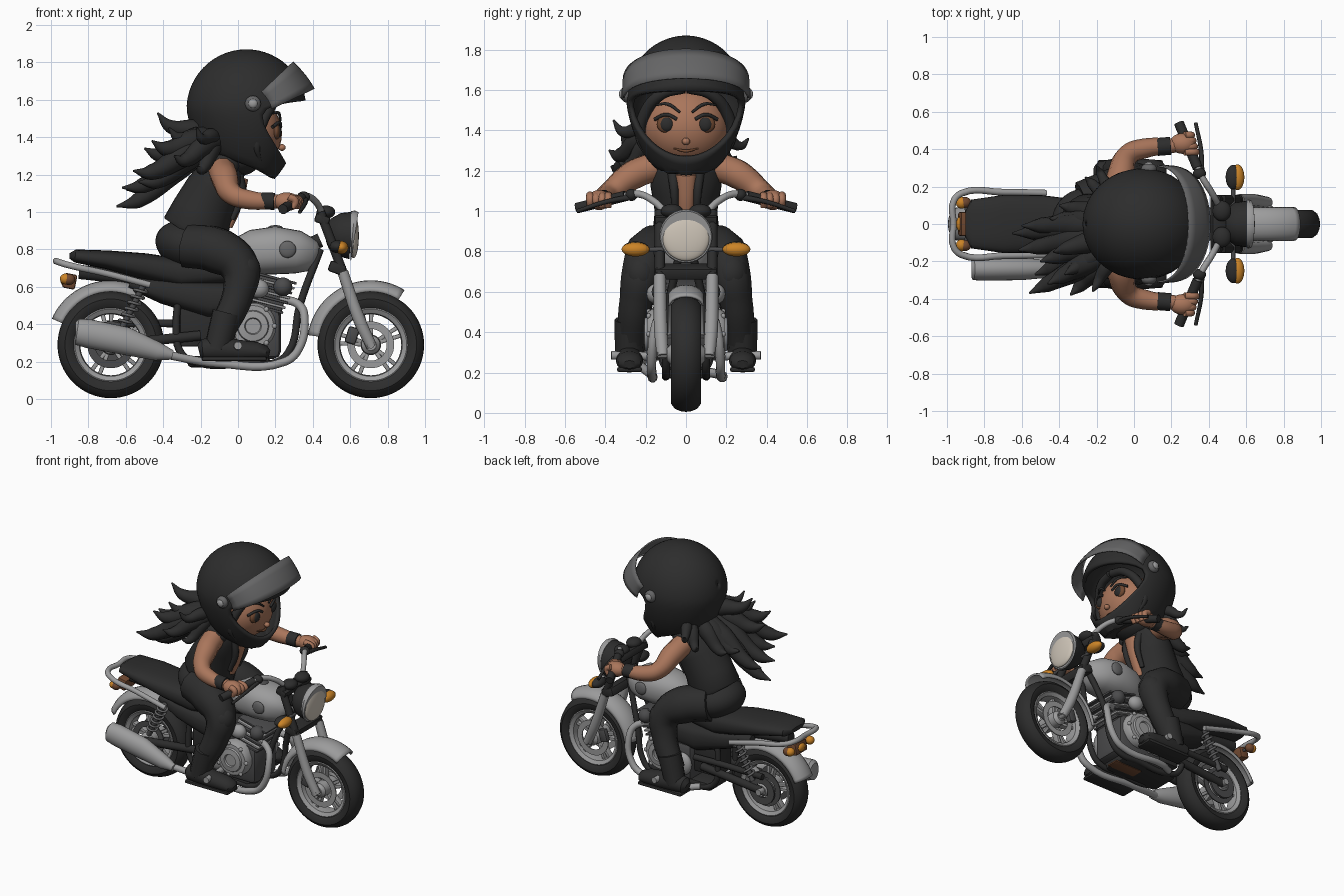
import bpy, bmesh, math
from mathutils import Vector, Matrix
from math import sin, cos, pi, radians

if "Cube" in bpy.data.objects:
    bpy.data.objects.remove(bpy.data.objects["Cube"])

def material(name, col):
    m = bpy.data.materials.new(name)
    m.diffuse_color = (*col, 1)
    m.use_nodes = True
    m.node_tree.nodes["Principled BSDF"].inputs["Base Color"].default_value = m.diffuse_color
    return m
BLACK = material("black", (0.026, 0.026, 0.026))
DARK = material("dark_grey", (0.07, 0.07, 0.072))
VISOR = material("visor_grey", (0.13, 0.13, 0.132))
SILVER = material("silver", (0.33, 0.33, 0.332))
SKIN = material("skin", (0.40, 0.18, 0.105))
ORANGE = material("orange", (0.60, 0.23, 0.02))
CREAM = material("cream", (0.62, 0.56, 0.48))
BROWN = material("brown", (0.16, 0.065, 0.03))

def finish(name, me, mat, angle=40):
    me.materials.clear()
    me.materials.append(mat)
    me.shade_smooth()
    me.set_sharp_from_angle(angle=radians(angle))
    ob = bpy.data.objects.new(name, me)
    bpy.context.collection.objects.link(ob)
    return ob

def from_bm(name, bm, mat, angle=40):
    bmesh.ops.recalc_face_normals(bm, faces=bm.faces)
    me = bpy.data.meshes.new(name)
    bm.to_mesh(me)
    bm.free()
    return finish(name, me, mat, angle)

def grid(name, rows, mat, wrap=True, loop=False, caps=False):
    """Skin a list of point rows; wrap closes each row, loop joins last to first."""
    bm = bmesh.new()
    vs = [[bm.verts.new(p) for p in r] for r in rows]
    n, m = len(rows), len(rows[0])
    for i in range(n if loop else n - 1):
        for j in range(m if wrap else m - 1):
            a, b = vs[i], vs[(i + 1) % n]
            bm.faces.new((a[j], a[(j + 1) % m], b[(j + 1) % m], b[j]))
    if caps:
        bm.faces.new(vs[0])
        bm.faces.new(vs[-1])
    return from_bm(name, bm, mat)

def loft(name, secs, mat, y=0, power=1.0, n=28):
    """Sections (x, z, half width in y, half height) along a path in the xz plane."""
    rows = []
    for i, (x, z, ry, rn) in enumerate(secs):
        a, b = secs[max(i - 1, 0)], secs[min(i + 1, len(secs) - 1)]
        t = Vector((b[0] - a[0], b[1] - a[1])).normalized()
        row = []
        for k in range(n):
            c, s = cos(2 * pi * k / n), sin(2 * pi * k / n)
            c = math.copysign(abs(c) ** power, c) * ry
            s = math.copysign(abs(s) ** power, s) * rn
            row.append((x - t.y * s, y + c, z + t.x * s))
        rows.append(row)
    return grid(name, rows, mat, caps=True)

def lathe(name, prof, c, mat, n=48, loop=True):
    """Spin (radius, y) points around the y axis."""
    rows = [[(c[0] + r * cos(2 * pi * k / n), c[1] + y, c[2] + r * sin(2 * pi * k / n))
             for k in range(n)] for r, y in prof]
    return grid(name, rows, mat, loop=loop, caps=not loop)

def ball(name, loc, r, mat, rot=0):
    bm = bmesh.new()
    bmesh.ops.create_uvsphere(bm, u_segments=28, v_segments=18, radius=1)
    bm.transform(Matrix.Translation(loc) @ Matrix.Rotation(rot, 4, 'Y') @ Matrix.Diagonal((*r, 1)))
    return from_bm(name, bm, mat)

def box(name, loc, size, mat, rot=0, bev=0.012):
    bm = bmesh.new()
    bmesh.ops.create_cube(bm, size=1)
    bm.transform(Matrix.Diagonal((*size, 1)))
    bmesh.ops.bevel(bm, geom=bm.edges[:], offset=bev, segments=2, affect='EDGES', profile=0.5)
    bm.transform(Matrix.Translation(loc) @ Matrix.Rotation(rot, 4, 'Y'))
    return from_bm(name, bm, mat)

def tube(name, pts, r, mat, res=6):
    """Smooth round tube; r is one radius or one per point."""
    rs = r if isinstance(r, (list, tuple)) else [r] * len(pts)
    cu = bpy.data.curves.new(name, 'CURVE')
    cu.dimensions, cu.bevel_depth, cu.bevel_resolution = '3D', 1, 3
    cu.use_fill_caps, cu.resolution_u = True, res
    sp = cu.splines.new('BEZIER')
    sp.bezier_points.add(len(pts) - 1)
    for bp, p, q in zip(sp.bezier_points, pts, rs):
        bp.co, bp.radius = p, q
        bp.handle_left_type = bp.handle_right_type = 'AUTO'
    ob = bpy.data.objects.new(name, cu)
    bpy.context.collection.objects.link(ob)
    me = bpy.data.meshes.new_from_object(ob.evaluated_get(bpy.context.evaluated_depsgraph_get()))
    bpy.data.objects.remove(ob)
    return finish(name, me, mat, 50)

def fender(name, c, r, w, a0, a1):
    rows = []
    for i in range(25):
        a = radians(a0 + (a1 - a0) * i / 24)
        rows.append([(c[0] + q * cos(a), w * sin(b), c[1] + q * sin(a))
                     for b in [radians(-90 + 18 * k) for k in range(11)]
                     for q in [r - 0.06 * (1 - cos(b))]])
    ob = grid(name, rows, SILVER, wrap=False)
    ob.modifiers.new("thickness", 'SOLIDIFY').thickness = 0.012

# wheels
for tag, x in (("front", 0.71), ("rear", -0.68)):
    c = (x, 0, 0.29)
    lathe(tag + "_tyre", [(.19, -.05), (.215, -.07), (.245, -.074), (.27, -.055), (.282, -.025), (.285, 0),
          (.282, .025), (.27, .055), (.245, .074), (.215, .07), (.19, .05)], c, BLACK, 64)
    lathe(tag + "_rim", [(.2, -.055), (.192, -.06), (.168, -.045), (.163, 0), (.168, .045), (.192, .06), (.2, .055)], c, SILVER)
    lathe(tag + "_hub", [(.03, -.095), (.05, -.075), (.055, 0), (.05, .075), (.03, .095)], c, SILVER, 24, False)
    for k in range(10):
        a = 2 * pi * (k // 2) / 5 + 0.3 + (k % 2) * 0.28
        m = Vector((cos(a), 0, sin(a)))
        box(tag + "_spoke", Vector(c) + m * 0.11, (.13, .045, .022), SILVER, -a, .005)
    for s in (-1, 1):
        lathe(tag + "_brake_disc", [(.085, s*.055), (.125, s*.055), (.125, s*.062), (.085, s*.062)], c, DARK if tag == "rear" else SILVER)
fender("front_fender", (.71, .295), .34, .09, 58, 172)
fender("rear_fender", (-.68, .29), .345, .09, 60, 156)

# tank, seat, body panels
loft("fuel_tank", [(-.05, .75, .04, .05), (-.01, .765, .09, .09), (.08, .785, .13, .12), (.2, .795, .15, .128), (.32, .785, .135, .115),
     (.4, .765, .09, .085), (.43, .75, .04, .04)], SILVER, power=.85)
ball("tank_cap", (.2, 0, .915), (.04, .04, .015), DARK)
loft("seat", [(-.9, .765, .07, .015), (-.87, .765, .13, .035), (-.7, .745, .155, .05), (-.5, .71, .155, .07), (-.3, .67, .13, .08),
     (-.05, .68, .1, .06)], BLACK, power=.75)
loft("side_panels", [(-.58, .62, .09, .03), (-.4, .58, .13, .07), (-.15, .53, .14, .1), (.05, .53, .12, .09), (.2, .6, .08, .05)], BLACK, power=.7)
box("battery_box", (-.2, 0, .4), (.22, .17, .24), BLACK)

# engine
box("crankcase", (.05, 0, .35), (.36, .27, .27), DARK, bev=.04)
box("belly", (-.05, 0, .2), (.44, .22, .06), BLACK, bev=.02)
box("belly_plate", (.08, 0, .172), (.22, .09, .012), BROWN, bev=.004)
for i in range(7):
    box("cooling_fin", (.13 + .012 * i, 0, .49 + .026 * i), (.23, .25, .014), SILVER if i % 2 else DARK, .25, .004)
box("cylinder_block", (.16, 0, .56), (.19, .21, .2), DARK, .25)
for s in (-1, 1):
    lathe("engine_cover", [(.125, s*.12), (.125, s*.17), (.11, s*.19), (.085, s*.192), (.08, s*.205), (.045, s*.21), (.04, s*.2)],
          (.08, 0, .39), SILVER, 32, False)
    for k in range(7):
        a = 2 * pi * k / 7
        ball("cover_bolt", (.08 + .115 * cos(a), s*.185, .39 + .115 * sin(a)), (.014, .012, .014), SILVER)
    ball("small_cover", (-.07, s*.14, .34), (.07, .04, .08), SILVER)
    ball("carburettor", (.11, s*.15, .59), (.055, .045, .05), SILVER)
    ball("head_cap", (.24, s*.12, .6), (.05, .05, .05), DARK)
    ball("tank_knob", (.265, s*.143, .8), (.045, .018, .045), VISOR)
    # frame tubes and exhaust headers
    tube("cradle_frame", [(.44, s*.03, .8), (.33, s*.09, .5), (.27, s*.1, .25), (.2, s*.1, .195), (.05, s*.1, .19), (-.2, s*.1, .19),
         (-.3, s*.1, .24), (-.33, s*.1, .4), (-.3, s*.09, .62)], .02, BLACK)
    end = (-.4, -.235, .24) if s < 0 else (-.2, .12, .2)
    tube("header_pipe", [(.22, s*.08, .54), (.33, s*.12, .5), (.355, s*.15, .43), (.32, s*.17, .26), (.25, s*.17, .2), (-.1, s*.17, .19), end], .023, SILVER)
    tube("swingarm", [(-.2, s*.1, .34), (-.68, s*.1, .29)], .028, BLACK)
    tube("rear_axle_nut", [(-.68, s*.06, .29), (-.68, s*.14, .29)], .022, SILVER)
    # rear shocks
    top, bot = Vector((-.5, s*.13, .62)), Vector((-.63, s*.13, .36))
    tube("shock_rod", [top, bot], .018, DARK)
    d = (bot - top).normalized()
    u = Vector((0, 1, 0))
    v = d.cross(u)
    tube("shock_spring", [top.lerp(bot, .1 + .75 * i / 48) + (u * cos(i * pi / 4) + v * sin(i * pi / 4)) * .032 for i in range(49)], .008, VISOR, 2)
    # forks
    tube("fork_upper", [(.44, s*.13, 1.0), (.575, s*.13, .64)], .026, BLACK)
    tube("fork_lower", [(.56, s*.13, .68), (.65, s*.125, .42), (.715, s*.115, .28)], [.03, .034, .03], SILVER)
    tube("front_axle", [(.71, s*.08, .29), (.71, s*.14, .29)], .02, SILVER)
    box("brake_caliper", (.61, s*.075, .34), (.06, .04, .09), DARK, .3)
    # handlebar
    tube("handlebar", [(.47, 0, .95), (.46, s*.07, .97), (.42, s*.16, 1.05), (.37, s*.24, 1.085), (.33, s*.32, 1.07)], .018, SILVER)
    tube("grip", [(.34, s*.3, 1.075), (.24, s*.54, 1.015)], .027, BLACK)
    tube("control_lever", [(.36, s*.26, 1.07), (.36, s*.38, 1.05), (.33, s*.54, 1.0)], [.016, .012, .01], BLACK)
    ball("switch_box", (.35, s*.27, 1.08), (.035, .03, .03), BLACK)
    ball("gauge", (.47, s*.07, 1.0), (.05, .055, .035), BLACK)
    # turn signals
    tube("front_signal_stem", [(.53, s*.1, .81), (.53, s*.22, .81)], .012, DARK)
    ball("front_signal_back", (.53, s*.25, .815), (.04, .066, .034), BLACK)
    ball("front_signal", (.553, s*.25, .81), (.037, .069, .035), ORANGE)
    tube("rear_signal_stem", [(-.88, 0, .64), (-.9, s*.1, .64)], .01, DARK)
    ball("rear_signal_body", (-.905, s*.115, .64), (.035, .03, .03), BROWN)
    ball("rear_signal", (-.922, s*.113, .642), (.03, .031, .029), ORANGE)
    # foot peg
    tube("foot_peg", [(-.02, s*.12, .28), (0, s*.37, .285)], .022, SILVER)
tube("backbone", [(.44, 0, .85), (.1, 0, .7), (-.4, 0, .64), (-.85, 0, .68)], .04, BLACK)
box("upper_clamp", (.45, 0, .96), (.08, .31, .05), BLACK, .35)
box("lower_clamp", (.53, 0, .7), (.09, .31, .06), BLACK, .35)
tube("grab_rail", [(-.47, -.165, .61), (-.7, -.17, .67), (-.92, -.165, .72), (-.965, -.12, .735), (-.965, 0, .735), (-.965, .12, .735),
     (-.92, .165, .72), (-.7, .17, .67), (-.47, .165, .61)], .018, SILVER)
box("tail_light", (-.9, 0, .63), (.07, .13, .08), BROWN, .2)
ball("tail_lens", (-.93, 0, .635), (.02, .04, .028), ORANGE)
loft("muffler", [(-.87, .36, .045, .05), (-.86, .36, .06, .07), (-.8, .35, .063, .077), (-.6, .31, .06, .075), (-.43, .255, .045, .05), (-.35, .235, .025, .025)], SILVER, y=-.24)
lathe("sprocket", [(.05, .085), (.1, .085), (.1, .1), (.05, .1)], (-.68, 0, .29), DARK)
tube("chain_guard", [(-.15, .115, .4), (-.4, .115, .405), (-.7, .115, .4)], .022, BLACK)

# headlight
loft("headlight_shell", [(.47, .885, .04, .04), (.49, .885, .08, .08), (.54, .88, .115, .115), (.605, .875, .125, .127)], BLACK)
loft("headlight_rim", [(.603, .875, .127, .129), (.612, .875, .132, .134), (.625, .873, .126, .128)], SILVER)
ball("headlight_lens", (.618, 0, .873), (.028, .118, .12), CREAM)

# rider body
loft("vest", [(-.25, .87, .15, .17), (-.23, .9, .165, .18), (-.19, 1.0, .155, .165), (-.13, 1.12, .175, .15), (-.08, 1.21, .18, .125), (-.03, 1.28, .12, .085), (-.01, 1.31, .08, .06)], BLACK)
loft("bare_chest", [(-.05, .92, .03, .02), (-.02, 1.0, .036, .028), (.01, 1.09, .042, .028), (.035, 1.18, .05, .02)], SKIN)
ball("collar", (-.01, 0, 1.28), (.13, .15, .09), BLACK)
ball("pelvis", (-.265, 0, .82), (.18, .19, .13), BLACK, .3)
for s in (-1, 1):
    tube("leg", [(-.27, s*.11, .82), (-.1, s*.175, .79), (.01, s*.215, .7), (.0, s*.245, .56), (-.09, s*.27, .36)], [.12, .125, .105, .085, .075], BLACK)
    ball("knee", (.03, s*.225, .69), (.09, .085, .1), BLACK)
    tube("boot_shaft", [(-.06, s*.275, .46), (-.11, s*.28, .27)], [.08, .072], BLACK)
    loft("boot", [(-.21, .26, .03, .03), (-.19, .265, .055, .055), (-.1, .27, .065, .07), (0, .26, .067, .057), (.1, .255, .066, .05), (.15, .245, .055, .038), (.168, .24, .03, .02)], BLACK, y=s*.28)
    box("boot_sole", (-.02, s*.28, .215), (.35, .125, .025), BLACK)
    tube("vest_lapel", [(.0, s*.065, 1.2), (.02, s*.058, 1.1), (-.03, s*.05, .96)], [.03, .022, .015], BLACK)
    ball("vest_shoulder", (-.08, s*.135, 1.25), (.085, .055, .065), BLACK)
    tube("arm", [(-.085, s*.16, 1.22), (-.07, s*.26, 1.18), (-.03, s*.37, 1.095), (.06, s*.405, 1.065), (.22, s*.42, 1.055)], [.074, .074, .058, .053, .038], SKIN)
    tube("wrist_cuff", [(.125, s*.412, 1.06), (.195, s*.418, 1.057)], .048, BLACK)
    ball("hand", (.26, s*.43, 1.055), (.07, .055, .05), SKIN)
    for k in range(4):
        y = s * (.385 + .03 * k)
        tube("finger", [(.27, y, 1.08), (.33 - .008 * k, y, 1.06), (.315 - .008 * k, y, 1.02)], [.02, .02, .016], SKIN)

# head and face
ball("head", (.05, 0, 1.42), (.185, .215, .2), SKIN)
ball("nose", (.235, 0, 1.345), (.02, .02, .018), SKIN)
tube("mouth", [(.195, -.06, 1.31), (.212, 0, 1.298), (.195, .06, 1.31)], [.004, .008, .004], BROWN)
for s in (-1, 1):
    ball("eye", (.204, s*.098, 1.43), (.022, .047, .042), BROWN)
    ball("pupil", (.214, s*.095, 1.43), (.018, .034, .035), BLACK)
    tube("upper_lash", [(.228, s*.045, 1.455), (.222, s*.095, 1.478), (.185, s*.155, 1.455)], .009, BLACK)
    tube("eyebrow", [(.228, s*.03, 1.49), (.215, s*.09, 1.53), (.18, s*.15, 1.525)], [.006, .009, .004], BLACK)
    tube("fringe", [(.2, s*.01, 1.61), (.185, s*.12, 1.58), (.13, s*.205, 1.48), (.1, s*.225, 1.36), (.12, s*.19, 1.27)], [.028, .028, .03, .025, .008], BLACK)
    ball("visor_pivot", (.08, s*.295, 1.58), (.042, .03, .042), VISOR)
    ball("pivot_screw", (.08, s*.318, 1.58), (.024, .014, .024), SILVER)

# helmet shell with open face: rings run from the face opening to the back
A, U = Vector((.954, 0, -.3)), Vector((.3, 0, .954))
rows = []
for i in range(25):
    row = []
    for k in range(56):
        th = 2 * pi * k / 56
        p0 = 1 / math.hypot(cos(th) / radians(74), sin(th) / radians(26))
        ph = p0 + (pi - .02 - p0) * i / 24
        d = A * cos(ph) + (Vector((0, 1, 0)) * cos(th) + U * sin(th)) * sin(ph)
        u, w = d.x, max(d.z, -.76 - .32 * d.x)
        lean = min(w, 0)
        row.append((.045 + .32 * u * (1 + (.38 * lean if u > 0 else 0)) - .06 * lean, .297 * d.y * (1 + .14 * lean),
                    1.55 + w * (.32 if w > 0 else .42)))
    rows.append(row)
helmet = grid("helmet", rows, BLACK)
helmet.modifiers.new("thickness", 'SOLIDIFY').thickness = .025

# raised visor
rows = []
for i in range(25):
    a = radians(-88 + 176 * i / 24)
    lo, hi, f = Vector((.16, 0, 1.54)), Vector((.11, 0, 1.63)), cos(a) ** .75
    lo += (Vector((.41, 0, 1.66)) - lo) * f
    hi += (Vector((.295, 0, 1.805)) - hi) * f
    rows.append([lo.lerp(hi, t / 4) + Vector((.01 * sin(pi * t / 4), .315 * sin(a), 0)) for t in range(5)])
visor = grid("visor", rows, VISOR, wrap=False)
visor.modifiers.new("thickness", 'SOLIDIFY').thickness = .01

# windblown hair
tips = [(-.65, -.05, 1.03), (-.62, -.14, 1.13), (-.5, -.2, 1.34), (-.56, -.37, 1.22), (-.46, -.32, 1.38), (-.43, -.15, 1.53),
        (-.37, -.27, 1.45), (-.34, -.38, 1.3), (-.22, -.33, 1.24), (-.45, .03, 1.22), (-.26, .25, 1.27), (-.6, -.01, 1.12),
        (-.2, .31, 1.36), (-.22, -.36, 1.45), (-.4, .1, 1.22), (-.53, -.27, 1.16)]
for x, y, z in tips:
    root, tip = Vector((-.1, y * .38, 1.4)), Vector((x, y, z))
    m1, m2 = root.lerp(tip, .4), root.lerp(tip, .8)
    m1.z -= .015
    m2.z -= .045
    k = min(1, (tip - root).length / .42)
    tube("hair_lock", [root, m1, m2, tip], [.06 * k, .07 * k, .042 * k, .005], BLACK)
